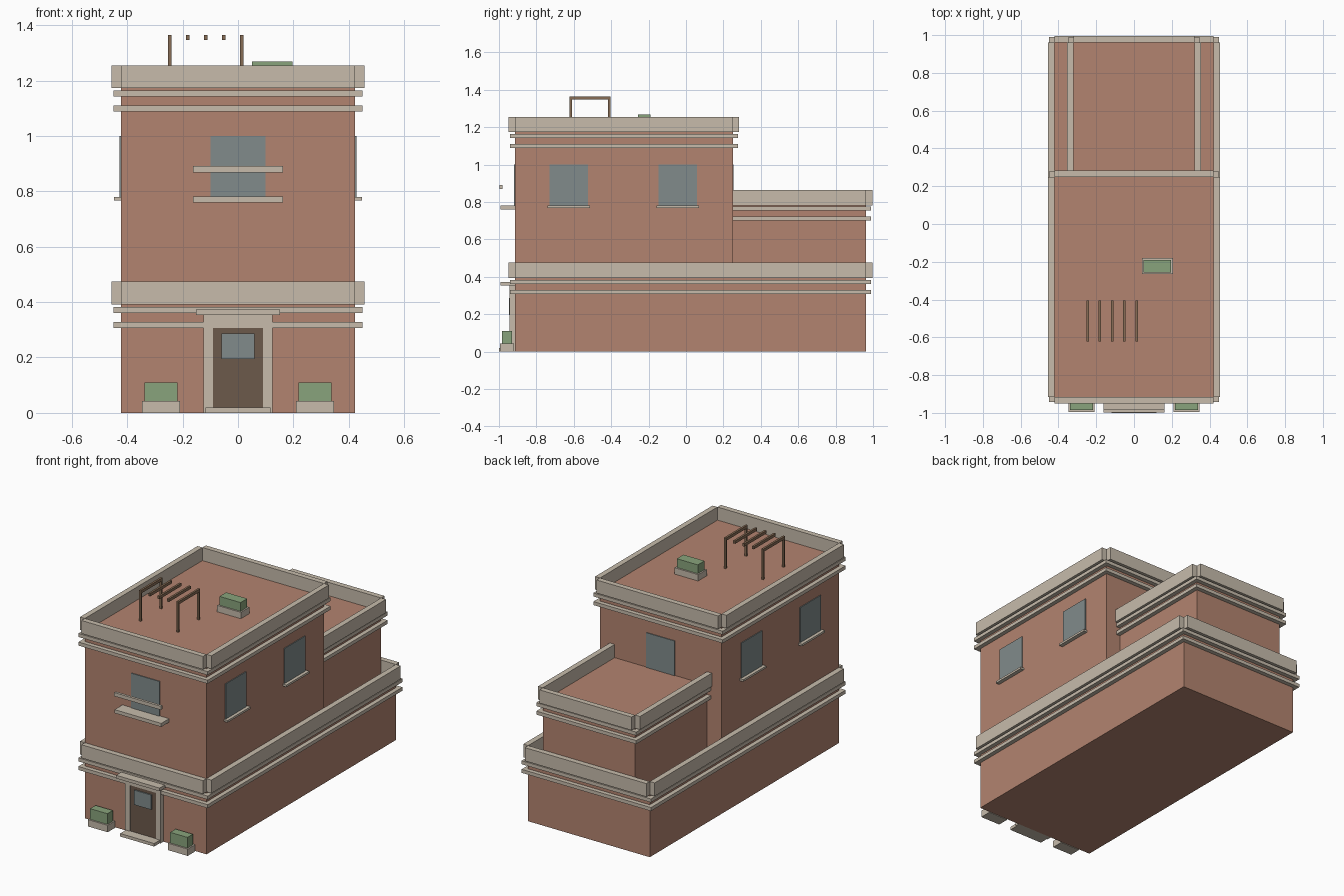
import bpy

if "Cube" in bpy.data.objects:
    bpy.data.objects.remove(bpy.data.objects["Cube"])


def material(name, rgb):
    m = bpy.data.materials.new(name)
    m.diffuse_color = (*rgb, 1)
    m.use_nodes = True
    m.node_tree.nodes["Principled BSDF"].inputs["Base Color"].default_value = m.diffuse_color
    return m


BRICK = material("brick", (0.45, 0.23, 0.16))
STONE = material("stone", (0.57, 0.50, 0.41))
GLASS = material("glass", (0.22, 0.26, 0.26))
DOOR = material("door_wood", (0.15, 0.10, 0.07))
WOOD = material("pergola_wood", (0.24, 0.15, 0.09))
LEAF = material("leaf", (0.25, 0.37, 0.20))


def box(name, x, y, z, mat):
    """Box from (min, max) ranges on each axis."""
    ranges = (x, y, z)
    bpy.ops.mesh.primitive_cube_add(size=1, location=[(a + b) / 2 for a, b in ranges])
    ob = bpy.context.object
    ob.name = name
    ob.scale = [b - a for a, b in ranges]
    bpy.ops.object.transform_apply(location=False, rotation=False, scale=True)
    ob.data.materials.append(mat)
    return ob


FRONT, MID, BACK = -0.915, 0.25, 0.962
T = 0.034      # parapet thickness
B = 0.027      # band projection


def storey(name, w, y0, y1, z0, roof, top, bands, sides):
    """Brick volume with two string courses and parapet walls around the roof."""
    box(name + "_walls", (-w, w), (y0, y1), (z0, roof), BRICK)
    front = B if "front" in sides else 0
    for z in bands:
        box(name + "_band", (-w - B, w + B), (y0 - front, y1 + B), (z, z + 0.022), STONE)
    for s in (-1, 1):
        box(name + "_side_parapet", sorted((s * w, s * (w + T))), (y0, y1), (roof, top), STONE)
    if "front" in sides:
        box(name + "_front_parapet", (-w, w), (y0 - T, y0), (roof, top), STONE)
    if "back" in sides:
        box(name + "_back_parapet", (-w, w), (y1, y1 + T), (roof, top), STONE)


# Building volumes
storey("ground_floor", 0.422, FRONT, BACK, 0, 0.392, 0.475, (0.307, 0.361), ("front", "back"))
storey("upper_floor", 0.422, FRONT, MID, 0.392, 1.173, 1.255, (1.088, 1.142), ("front", "back"))
storey("rear_wing", 0.32, MID, BACK, 0.392, 0.782, 0.865, (0.70, 0.753), ("back",))

# Side windows with sills, both sides
for s in (-1, 1):
    for yc in (-0.627, -0.044):
        box("side_window", sorted((s * 0.41, s * 0.427)), (yc - 0.103, yc + 0.103), (0.778, 1.0), GLASS)
        box("side_sill", sorted((s * 0.41, s * 0.447)), (yc - 0.114, yc + 0.114), (0.767, 0.78), STONE)

# Front and back windows, balcony slab and rail
box("front_window", (-0.1, 0.1), (FRONT - 0.005, FRONT + 0.01), (0.778, 1.0), GLASS)
box("back_window", (-0.1, 0.1), (MID - 0.01, MID + 0.005), (0.778, 1.0), GLASS)
box("balcony_slab", (-0.162, 0.162), (-0.993, FRONT), (0.76, 0.782), STONE)
box("balcony_rail", (-0.162, 0.162), (-0.997, -0.981), (0.868, 0.891), STONE)

# Entrance
for s in (-1, 1):
    box("door_jamb", sorted((s * 0.09, s * 0.124)), (-0.944, FRONT), (0, 0.355), STONE)
box("door_header", (-0.09, 0.09), (-0.944, FRONT), (0.315, 0.355), STONE)
box("door", (-0.09, 0.09), (-0.94, FRONT), (0.018, 0.315), DOOR)
box("door_glass", (-0.06, 0.06), (-0.947, -0.935), (0.195, 0.287), GLASS)
box("door_canopy", (-0.151, 0.151), (-0.993, FRONT), (0.353, 0.373), STONE)
box("door_step", (-0.118, 0.118), (-1.0, FRONT), (0, 0.019), STONE)


def planter(name, x, y, z, w, d, base, leaf):
    box(name + "_box", (x - w, x + w), (y - d, y + d), (z, z + base), STONE)
    box(name + "_hedge", (x - w + 0.009, x + w - 0.009), (y - d + 0.01, y + d - 0.01),
        (z + base, z + base + leaf), LEAF)


# Planters at the door and on the roof
for s in (-1, 1):
    planter("door_planter", s * 0.278, -0.957, 0, 0.069, 0.037, 0.043, 0.067)
planter("roof_planter", 0.124, -0.223, 1.173, 0.082, 0.043, 0.04, 0.055)

# Roof pergola: five beams, the end ones on posts
for i in range(5):
    x = -0.246 + 0.065 * i
    xr = (x - 0.0065, x + 0.0065)
    box("pergola_beam", xr, (-0.622, -0.405), (1.347, 1.365), WOOD)
    if i in (0, 4):
        for y in (-0.616, -0.411):
            box("pergola_post", xr, (y - 0.006, y + 0.006), (1.173, 1.347), WOOD)
